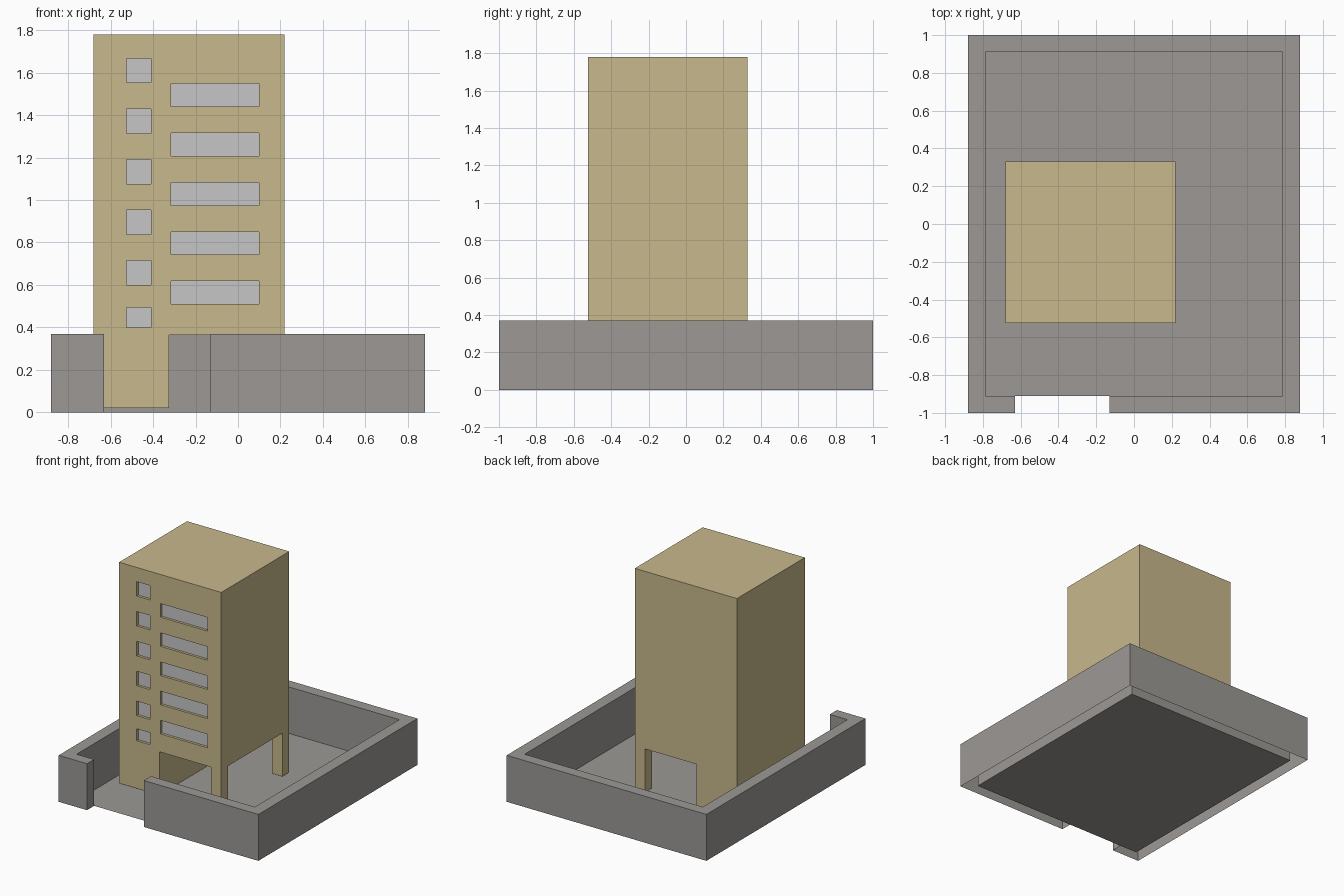
import bpy, bmesh
from mathutils import Vector

if "Cube" in bpy.data.objects:
    bpy.data.objects.remove(bpy.data.objects["Cube"])


def material(name, rgb):
    lin = [((c / 255 + 0.055) / 1.055) ** 2.4 for c in rgb]
    m = bpy.data.materials.new(name)
    m.diffuse_color = (*lin, 1)
    m.use_nodes = True
    m.node_tree.nodes["Principled BSDF"].inputs["Base Color"].default_value = m.diffuse_color
    return m


TAN = material("tan plaster", (200, 184, 140))
GREY = material("grey concrete", (156, 153, 149))
GLASS = material("pale window", (198, 198, 199))


def finish(name, bm, mat):
    bmesh.ops.recalc_face_normals(bm, faces=bm.faces)
    me = bpy.data.meshes.new(name)
    bm.to_mesh(me)
    bm.free()
    me.materials.append(mat)
    ob = bpy.data.objects.new(name, me)
    bpy.context.collection.objects.link(ob)
    return ob


def prism(name, points, offset, mat, bottom=True):
    """Extrude a closed outline along offset, optionally leaving the start open."""
    bm = bmesh.new()
    a = [bm.verts.new(p) for p in points]
    b = [bm.verts.new(Vector(p) + Vector(offset)) for p in points]
    n = len(a)
    for i in range(n):
        j = (i + 1) % n
        bm.faces.new((a[i], a[j], b[j], b[i]))
    bm.faces.new(b)
    if bottom:
        bm.faces.new(a[::-1])
    return finish(name, bm, mat)


def add_box(bm, x0, x1, y0, y1, z0, z1):
    vs = bmesh.ops.create_cube(bm, size=1)["verts"]
    for v in vs:
        v.co = (x1 if v.co.x > 0 else x0,
                y1 if v.co.y > 0 else y0,
                z1 if v.co.z > 0 else z0)


def boxes(name, dims, mat):
    bm = bmesh.new()
    for d in dims:
        add_box(bm, *d)
    return finish(name, bm, mat)


# Perimeter wall: one outline with a gate gap in front, open underneath
X, Y, IX, IY, G0, G1 = 0.88, 1.0, 0.785, 0.91, -0.63, -0.13
outline = [(G1, -Y), (X, -Y), (X, Y), (-X, Y), (-X, -Y), (G0, -Y),
           (G0, -IY), (-IX, -IY), (-IX, IY), (IX, IY), (IX, -IY), (G1, -IY)]
prism("perimeter_wall", [(x, y, 0) for x, y in outline], (0, 0, 0.37), GREY, bottom=False)

# Courtyard floor: single flat sheet
bm = bmesh.new()
bm.faces.new([bm.verts.new(p) for p in
              ((-IX, -IY, 0), (IX, -IY, 0), (IX, IY, 0), (-IX, IY, 0))])
floor = finish("courtyard_floor", bm, GREY)

# Tower with a solid stair core on the left that reaches the ground
L, R, C, F, B = -0.68, 0.22, -0.325, -0.525, 0.33
BASE, UNDER, TOP = 0.02, 0.365, 1.78
profile = [(L, BASE), (C, BASE), (C, UNDER), (R, UNDER), (R, TOP), (L, TOP)]
tower = prism("tower", [(x, F, z) for x, z in profile], (0, B - F, 0), TAN)

# Two legs under the raised right side
for name, y in (("front_leg", F), ("back_leg", B - 0.085)):
    boxes(name, [(R - 0.09, R, y, y + 0.085, BASE, UNDER)], TAN)

# Window openings: small column on the left, wide bands on the right
small = [(-0.525, -0.41, 0.60 + 0.238 * i, 0.715 + 0.238 * i) for i in range(5)]
small.append((-0.525, -0.41, 0.40, 0.495))
wide = [(-0.315, 0.10, 0.51 + 0.2325 * i, 0.618 + 0.2325 * i) for i in range(5)]
DEPTH = 0.025

cutter = boxes("window_cutter",
               [(x0, x1, F - 0.05, F + DEPTH, z0, z1) for x0, x1, z0, z1 in small + wide], TAN)
cutter.hide_render = True
cutter.hide_viewport = True
cut = tower.modifiers.new("window recesses", "BOOLEAN")
cut.operation = "DIFFERENCE"
cut.solver = "EXACT"
cut.object = cutter

# Glass plates set at the back of each recess
for name, group in (("small_windows", small), ("wide_windows", wide)):
    boxes(name, [(x0, x1, F + DEPTH - 0.005, F + DEPTH, z0, z1)
                 for x0, x1, z0, z1 in group], GLASS)
